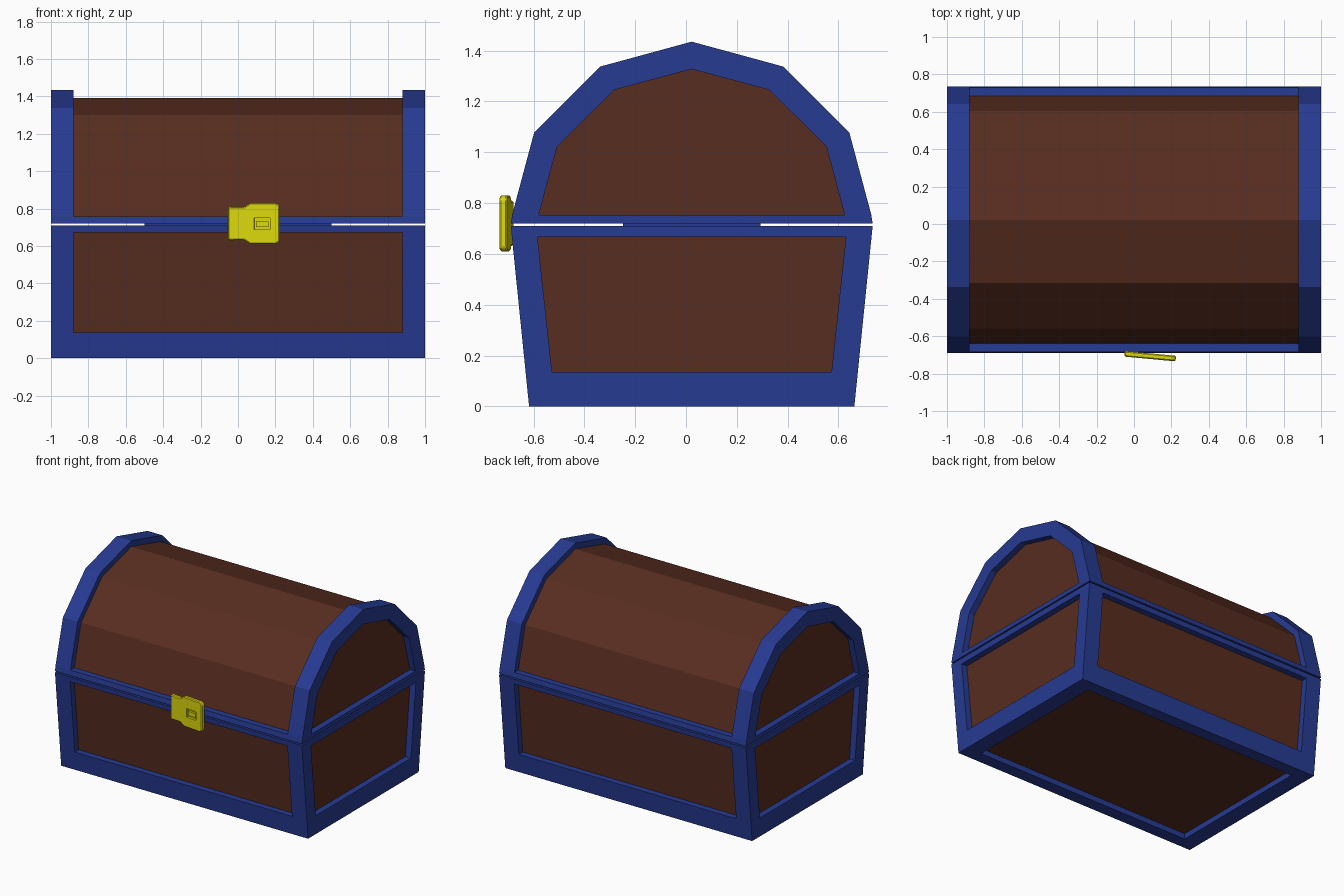
import bpy, bmesh, math

if "Cube" in bpy.data.objects:
    bpy.data.objects.remove(bpy.data.objects["Cube"])

CY = 0.0225          # chest centre line in y (the latch sticks out in front)
OUT, POST = 1.0, 0.88  # outer x of the end frames, inner x of the end frames


def material(name, rgb):
    m = bpy.data.materials.new(name)
    m.diffuse_color = (*rgb, 1)
    m.use_nodes = True
    m.node_tree.nodes["Principled BSDF"].inputs["Base Color"].default_value = m.diffuse_color
    return m


BLUE = material("blue_trim", (0.02, 0.043, 0.29))
BROWN = material("brown_wood", (0.098, 0.026, 0.014))
YELLOW = material("yellow_metal", (0.72, 0.68, 0.004))


def finish(name, bm, mat, loc, mirror=None):
    bmesh.ops.recalc_face_normals(bm, faces=bm.faces)
    me = bpy.data.meshes.new(name)
    bm.to_mesh(me)
    bm.free()
    me.materials.append(mat)
    ob = bpy.data.objects.new(name, me)
    bpy.context.collection.objects.link(ob)
    ob.location = loc
    if mirror:
        mod = ob.modifiers.new("mirror", 'MIRROR')
        mod.use_axis = mirror
        mod.use_mirror_merge = False
    return ob


def prism(name, profile, x0, x1, mat, mirror=None):
    """Closed solid: a y-z profile extruded along x."""
    bm = bmesh.new()
    a, b = [[bm.verts.new((x, y, z)) for y, z in profile] for x in (x0, x1)]
    bm.faces.new(a)
    bm.faces.new(b)
    for i in range(len(a)):
        bm.faces.new((a[i - 1], a[i], b[i], b[i - 1]))
    return finish(name, bm, mat, (0, CY, 0), mirror)


def ring(name, outer, inner, x0, x1, mat, mirror=None):
    """Frame between two matching y-z outlines, extruded along x."""
    bm = bmesh.new()
    loops = [[bm.verts.new((x, y, z)) for y, z in p]
             for p, x in ((outer, x0), (outer, x1), (inner, x1), (inner, x0))]
    for k in range(4):
        a, b = loops[k - 1], loops[k]
        for i in range(len(a)):
            bm.faces.new((a[i - 1], a[i], b[i], b[i - 1]))
    return finish(name, bm, mat, (0, CY, 0), mirror)


def symmetric(half):
    """Mirror a half outline (y >= 0, bottom to top) to a full one."""
    return half + [(-y, z) for y, z in reversed(half) if y > 0]


def wall(z):
    """Half depth of the tapered base at height z."""
    return 0.64 + 0.072 * z / 0.71


BOTH_ENDS = (True, False, False)
FRONT_BACK = (False, True, False)

# base: recessed wooden body, end frames, top and bottom rails
body = symmetric([(wall(0.04) - 0.045, 0.04), (wall(0.705) - 0.045, 0.705)])
prism("base_body", body, -0.955, 0.955, BROWN)
ring("base_end_frame",
     symmetric([(wall(0), 0), (wall(0.71), 0.71)]),
     symmetric([(0.55, 0.135), (0.607, 0.667)]),
     POST, OUT, BLUE, BOTH_ENDS)
prism("base_bottom_rail", [(0.55, 0), (wall(0), 0), (wall(0.137), 0.137), (0.55, 0.137)],
      -POST, POST, BLUE, FRONT_BACK)
prism("base_top_rail", [(0.6, 0.673), (wall(0.673), 0.673), (wall(0.71), 0.71), (0.6, 0.71)],
      -POST, POST, BLUE, FRONT_BACK)

# lid: recessed faceted barrel, arched end frames, lower rails
arch = [(0.712, 0.72), (0.705, 0.76), (0.62, 1.078), (0.36, 1.337), (0, 1.435)]
opening = [(0.602, 0.752), (0.6, 0.76), (0.53, 1.022), (0.305, 1.245), (0, 1.327)]
barrel = [(y * 0.937, 0.722 + (z - 0.72) * 0.937) for y, z in arch]
prism("lid_barrel", symmetric(barrel), -0.955, 0.955, BROWN)
ring("lid_end_frame", symmetric(arch), symmetric(opening), POST, OUT, BLUE, BOTH_ENDS)
prism("lid_rail", [(0.6, 0.72), (0.712, 0.72), (0.706, 0.757), (0.6, 0.757)],
      -POST, POST, BLUE, FRONT_BACK)

# filler that closes the middle of the seam
prism("seam_filler", symmetric([(0.27, 0.7), (0.27, 0.73)]), -0.5, 0.5, BLUE)


# latch: swung-out plate with a recessed slot
def plate(name, outline, y0, y1):
    bm = bmesh.new()
    a, b = [[bm.verts.new((x, y, z)) for x, z in outline] for y in (y0, y1)]
    bm.faces.new(a)
    bm.faces.new(b)
    for i in range(len(a)):
        bm.faces.new((a[i - 1], a[i], b[i], b[i - 1]))
    ob = finish(name, bm, YELLOW, (-0.05, -0.679, 0.72))
    ob.rotation_euler.z = math.radians(-5.3)
    return ob


def rect(x0, x1, z0, z1):
    return [(x0, z0), (x1, z0), (x1, z1), (x0, z1)]


half = [(0, 0.09), (0.085, 0.088), (0.118, 0.11), (0.258, 0.11), (0.276, 0.095)]
latch = plate("latch_plate", half + [(x, -z) for x, z in reversed(half)], 0, -0.03)
bevel = latch.modifiers.new("bevel", 'BEVEL')
bevel.width = 0.006
bevel.segments = 1
cutter = plate("slot_cutter", rect(0.14, 0.226, -0.033, 0.03), -0.012, -0.06)
cutter.hide_render = True
cutter.hide_viewport = True
cut = latch.modifiers.new("slot", 'BOOLEAN')
cut.operation = 'DIFFERENCE'
cut.object = cutter
plate("latch_staple", rect(0.15, 0.216, -0.018, 0.012), -0.008, -0.027)
